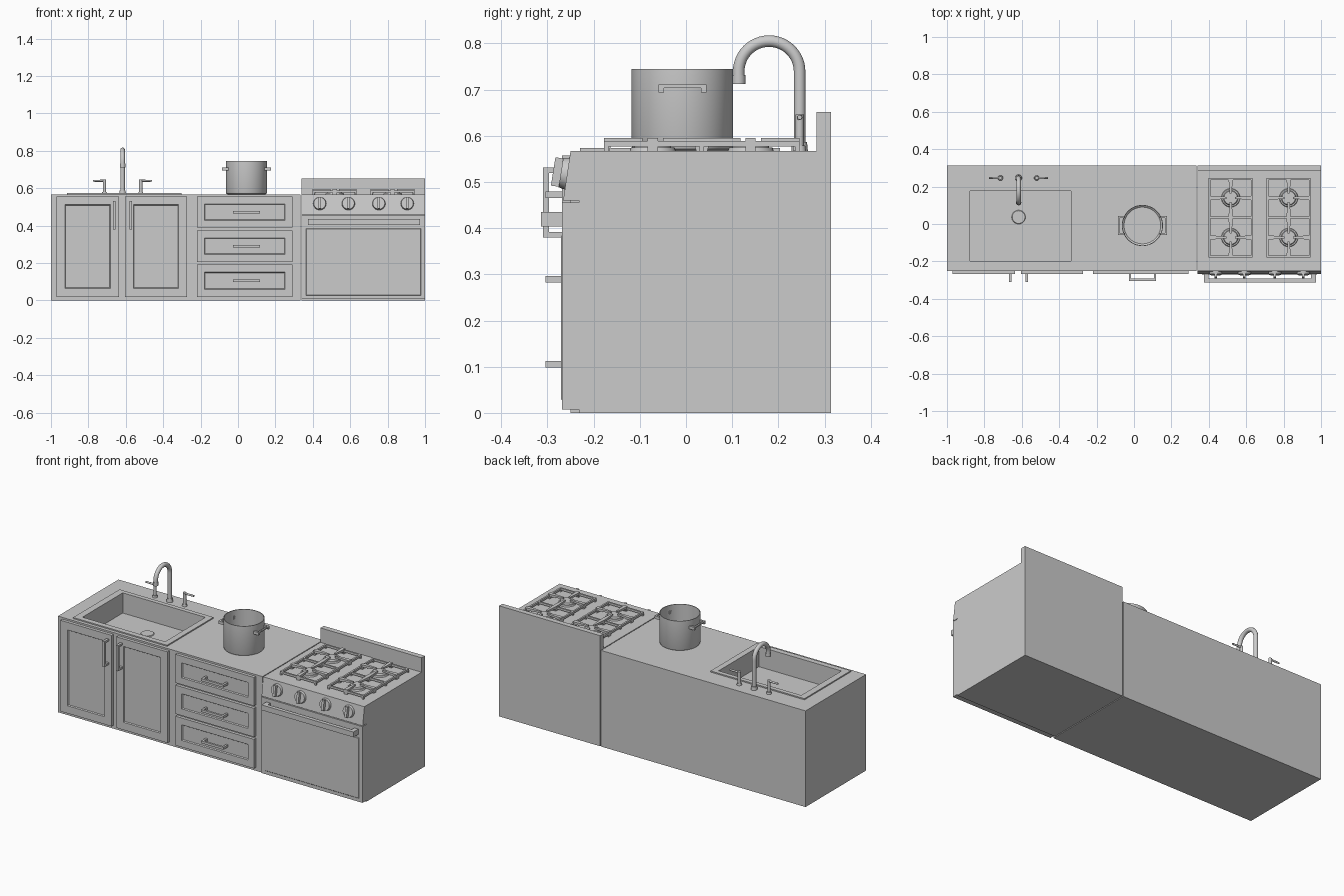
import bpy, bmesh, math
from mathutils import Matrix, Vector

if "Cube" in bpy.data.objects:
    bpy.data.objects.remove(bpy.data.objects["Cube"])

grey = bpy.data.materials.new("plain grey")
grey.diffuse_color = (0.6, 0.6, 0.6, 1)
grey.use_nodes = True
grey.node_tree.nodes["Principled BSDF"].inputs["Base Color"].default_value = grey.diffuse_color


def finish(name, bm, smooth=False):
    bmesh.ops.recalc_face_normals(bm, faces=bm.faces[:])
    me = bpy.data.meshes.new(name)
    bm.to_mesh(me)
    bm.free()
    me.materials.append(grey)
    ob = bpy.data.objects.new(name, me)
    bpy.context.collection.objects.link(ob)
    if smooth:
        bpy.ops.object.select_all(action='DESELECT')
        ob.select_set(True)
        bpy.context.view_layer.objects.active = ob
        bpy.ops.object.shade_smooth_by_angle(angle=math.radians(35))
    return ob


def box(bm, x0, x1, y0, y1, z0, z1, matrix=Matrix()):
    m = Matrix.Translation(((x0 + x1) / 2, (y0 + y1) / 2, (z0 + z1) / 2))
    m = matrix @ m @ Matrix.Diagonal((x1 - x0, y1 - y0, z1 - z0, 1))
    bmesh.ops.create_cube(bm, size=1, matrix=m)


def cyl(bm, r0, r1, length, matrix, seg=32):
    # stands on the matrix origin and runs along its z axis
    bmesh.ops.create_cone(bm, cap_ends=True, segments=seg, radius1=r0, radius2=r1,
                          depth=length, matrix=matrix @ Matrix.Translation((0, 0, length / 2)))


def loft(bm, rings, cap_start=True, cap_end=True):
    loops = [[bm.verts.new(p) for p in ring] for ring in rings]
    n = len(loops[0])
    for a, b in zip(loops, loops[1:]):
        for i in range(n):
            j = (i + 1) % n
            bm.faces.new((a[i], a[j], b[j], b[i]))
    if cap_start:
        bm.faces.new(loops[0][::-1])
    if cap_end:
        bm.faces.new(loops[-1])


def flat(x0, x1, y0, y1, z):
    return [(x0, y0, z), (x1, y0, z), (x1, y1, z), (x0, y1, z)]


def upright(x0, x1, z0, z1, y):
    return [(x0, y, z0), (x1, y, z0), (x1, y, z1), (x0, y, z1)]


def front_panel(name, x0, x1, z0, z1, back, front, border, depth):
    # framed front with a recessed field
    bm = bmesh.new()
    b, c = border, border + 0.004
    loft(bm, [upright(x0, x1, z0, z1, back), upright(x0, x1, z0, z1, front),
              upright(x0 + b, x1 - b, z0 + b, z1 - b, front),
              upright(x0 + c, x1 - c, z0 + c, z1 - c, front + depth)])
    return finish(name, bm)


TOP, FRONT, BACK = 0.567, -0.25, 0.314
BASIN = (-0.876, -0.337, -0.198, 0.177)

# cabinet with the sink opening in its worktop
bm = bmesh.new()
loft(bm, [flat(-1, 0.335, FRONT, BACK, 0), flat(-1, 0.335, FRONT, BACK, TOP),
          flat(*BASIN, TOP)], cap_end=False)
finish("cabinet", bm)

# sink rim and basin
bm = bmesh.new()
rim = (-0.915, -0.302, -0.23, 0.203)
loft(bm, [flat(*rim, TOP), flat(*rim, 0.574), flat(*BASIN, 0.574), flat(*BASIN, 0.455)],
     cap_start=False)
finish("sink", bm)
bm = bmesh.new()
cyl(bm, 0.037, 0.034, 0.004, Matrix.Translation((-0.617, 0.037, 0.455)))
finish("sink_drain", bm, True)

# cabinet doors with upright handles
for side, x0, x1, hx in (("left", -0.97, -0.637, -0.662), ("right", -0.605, -0.273, -0.573)):
    front_panel(side + "_cabinet_door", x0, x1, 0.02, 0.557, FRONT, -0.268, 0.045, 0.006)
    bm = bmesh.new()
    box(bm, hx - 0.007, hx + 0.007, -0.31, -0.297, 0.38, 0.531)
    for z in (0.38, 0.519):
        box(bm, hx - 0.007, hx + 0.007, -0.297, -0.266, z, z + 0.012)
    finish(side + "_door_handle", bm)

# drawers with level handles
for i, (z0, z1) in enumerate(((0.02, 0.192), (0.206, 0.375), (0.389, 0.557))):
    front_panel(f"drawer_{i + 1}", -0.22, 0.292, z0, z1, FRONT, -0.268, 0.04, 0.006)
    zc = (z0 + z1) / 2 - 0.001
    bm = bmesh.new()
    box(bm, -0.028, 0.118, -0.304, -0.292, zc - 0.007, zc + 0.007)
    for x in (-0.028, 0.106):
        box(bm, x, x + 0.012, -0.292, -0.262, zc - 0.007, zc + 0.007)
    finish(f"drawer_handle_{i + 1}", bm)

# stove body with slanted control panel and raised back
side = [(BACK, 0), (-0.232, 0), (-0.232, 0.46), (-0.266, 0.46), (FRONT, TOP),
        (0.283, TOP), (0.283, 0.652), (BACK, 0.652)]
bm = bmesh.new()
loft(bm, [[(x, y, z) for y, z in side] for x in (0.34, 1.0)])
finish("stove_body", bm)

# oven door and handle
front_panel("oven_door", 0.34, 1.0, 0.007, 0.456, -0.231, -0.268, 0.0, 0.0)
bm = bmesh.new()
f = -0.268
loft(bm, [upright(0.363, 0.978, 0.027, 0.385, f), upright(0.366, 0.975, 0.03, 0.382, f - 0.003)])
finish("oven_window", bm)
bm = bmesh.new()
box(bm, 0.373, 0.973, -0.314, -0.292, 0.404, 0.435)
for x in (0.373, 0.947):
    box(bm, x, x + 0.026, -0.292, -0.266, 0.404, 0.435)
finish("oven_handle", bm)

# control knobs, tilted with the panel
for i, x in enumerate((0.437, 0.59, 0.753, 0.905)):
    m = Matrix.Translation((x, -0.257, 0.518)) @ Matrix.Rotation(math.radians(81), 4, 'X')
    bm = bmesh.new()
    cyl(bm, 0.035, 0.032, 0.014, m)
    box(bm, -0.007, 0.007, -0.031, 0.031, 0.012, 0.031, m)
    finish(f"knob_{i + 1}", bm, True)

# burners and grates
HX, HY = 0.1175, 0.106
for gi, gx in enumerate((0.517, 0.827)):
    grate = bmesh.new()
    for x in (gx - HX, gx + HX - 0.01):
        box(grate, x, x + 0.01, -0.178, 0.246, 0.577, 0.589)
    for y in (-0.178, 0.029, 0.236):
        box(grate, gx - HX, gx + HX, y, y + 0.01, 0.577, 0.589)
        for x in (gx - HX, gx + HX - 0.01):
            box(grate, x, x + 0.01, y, y + 0.01, TOP, 0.577)
    for bi, by in enumerate((-0.072, 0.14)):
        burner = bmesh.new()
        cyl(burner, 0.05, 0.047, 0.008, Matrix.Translation((gx, by, TOP)))
        cyl(burner, 0.04, 0.036, 0.009, Matrix.Translation((gx, by, 0.575)))
        finish(f"burner_{gi * 2 + bi + 1}", burner, True)
        # four tapered fingers pointing to the burner, with feet at the frame
        for k, reach in enumerate((HX, HY, HX, HY)):
            d = Vector((1, 0, 0)) if k % 2 == 0 else Vector((0, 1, 0))
            d = d if k < 2 else -d
            s = Vector((-d.y, d.x, 0))
            c = Vector((gx, by, 0))
            rings = []
            for dist, w, z0 in ((reach, 0.011, TOP), (reach - 0.012, 0.011, TOP),
                                (reach - 0.016, 0.011, 0.58), (0.022, 0.005, 0.586)):
                p = c + d * dist
                rings.append([p + s * w + Vector((0, 0, z0)), p - s * w + Vector((0, 0, z0)),
                              p - s * w + Vector((0, 0, 0.595)), p + s * w + Vector((0, 0, 0.595))])
            loft(grate, rings)
    finish(f"grate_{gi + 1}", grate)

# open cooking pot, turned from a profile
PX, PY = 0.045, -0.008
profile = [(0.1, 0.567), (0.107, 0.571), (0.11, 0.578), (0.11, 0.745),
           (0.106, 0.745), (0.106, 0.582), (0.098, 0.575)]
bm = bmesh.new()
N = 64
loft(bm, [[(PX + r * math.cos(2 * math.pi * i / N), PY + r * math.sin(2 * math.pi * i / N), z)
           for i in range(N)] for r, z in profile])
finish("pot", bm, True)

# pot handles
for name, s in (("left", -1), ("right", 1)):
    bm = bmesh.new()
    for y in (PY - 0.052, PY + 0.04):
        xs = sorted((PX + s * 0.092, PX + s * 0.131))
        box(bm, *xs, y, y + 0.012, 0.694, 0.711)
    xs = sorted((PX + s * 0.122, PX + s * 0.131))
    box(bm, *xs, PY - 0.052, PY + 0.052, 0.704, 0.711)
    finish(name + "_pot_handle", bm)

# arched tap spout
FX, FY = -0.617, 0.246
path = [(FY, TOP)] + [(0.18 + 0.066 * math.cos(a), 0.739 + 0.066 * math.sin(a))
                      for a in (math.pi * i / 24 for i in range(25))] + [(0.114, 0.713)]
R = 0.0125
bm = bmesh.new()
rings = []
for i, (y, z) in enumerate(path):
    a = math.pi * min(max(i - 1, 0), 24) / 24
    rings.append([(FX + R * math.cos(t), y + R * math.sin(t) * math.cos(a),
                   z + R * math.sin(t) * math.sin(a))
                  for t in (2 * math.pi * k / 24 for k in range(24))])
loft(bm, rings)
cyl(bm, 0.018, 0.016, 0.02, Matrix.Translation((FX, FY, TOP)))
cyl(bm, 0.0145, 0.0145, 0.02, Matrix.Translation((FX, 0.114, 0.712)))
finish("tap_spout", bm, True)

# tap levers on either side
for name, s in (("left", -1), ("right", 1)):
    x = FX + s * 0.097
    bm = bmesh.new()
    cyl(bm, 0.014, 0.012, 0.012, Matrix.Translation((x, FY, TOP)), 24)
    cyl(bm, 0.009, 0.009, 0.079, Matrix.Translation((x, FY, TOP)), 24)
    m = Matrix.Translation((x, FY, 0.64)) @ Matrix.Rotation(s * math.pi / 2, 4, 'Y')
    cyl(bm, 0.006, 0.005, 0.06, m, 16)
    finish(name + "_tap_lever", bm, True)
